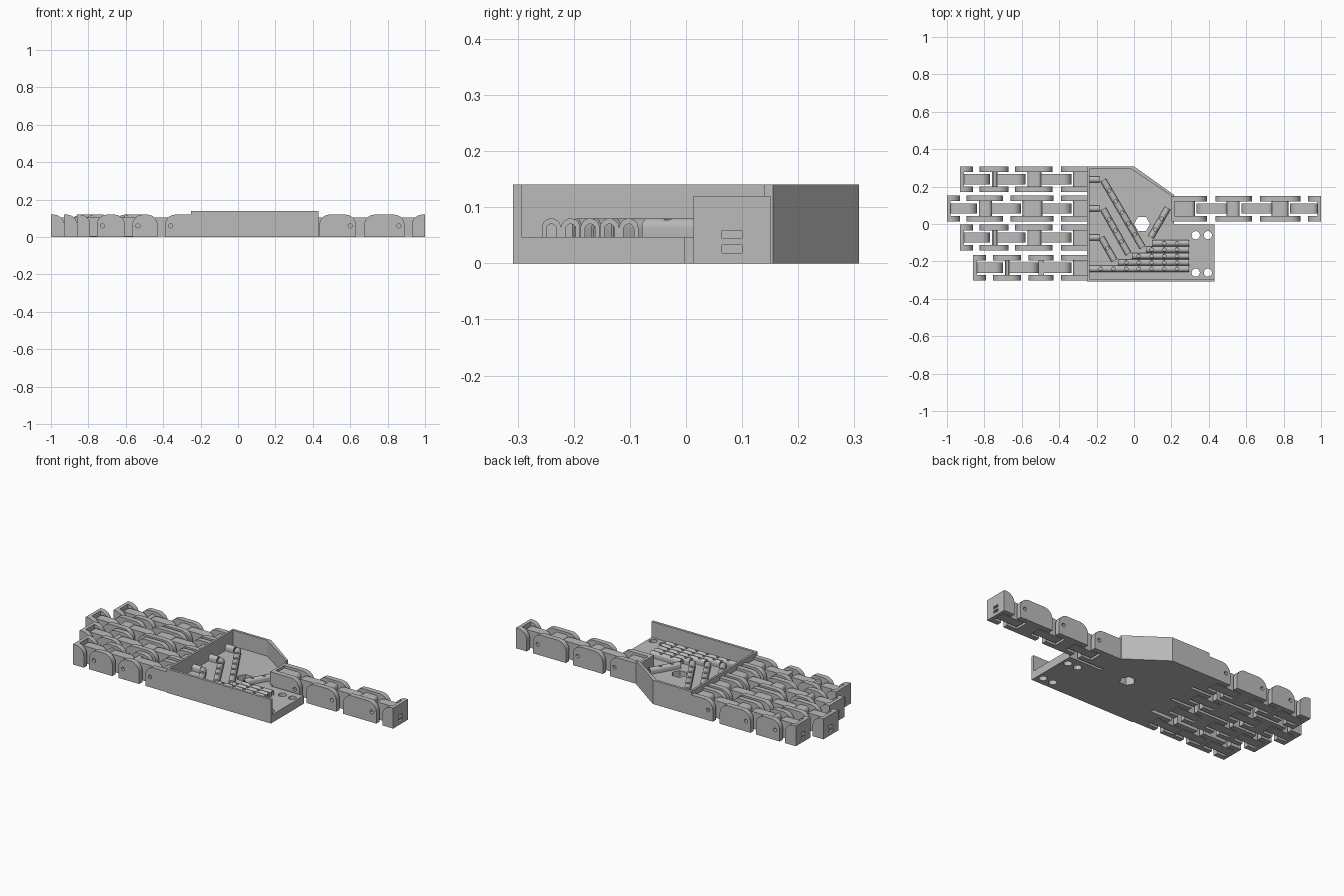
import bpy, bmesh, math
from mathutils import Matrix, Vector

if "Cube" in bpy.data.objects:
    bpy.data.objects.remove(bpy.data.objects["Cube"])

grey = bpy.data.materials.new("plain_grey")
grey.use_nodes = True
grey.diffuse_color = (0.5, 0.5, 0.5, 1)
grey.node_tree.nodes["Principled BSDF"].inputs["Base Color"].default_value = grey.diffuse_color

XY = Matrix.Identity(4)                          # profile lies flat, extrudes up
XZ = Matrix.Rotation(math.pi / 2, 4, 'X')        # profile stands, extrudes along -y


def add_prism(bm, pts, depth, mat):
    """Extrude a closed 2D profile by depth and place it with mat."""
    low = [bm.verts.new(mat @ Vector((u, v, 0))) for u, v in pts]
    high = [bm.verts.new(mat @ Vector((u, v, depth))) for u, v in pts]
    bm.faces.new(low)
    bm.faces.new(high)
    for i in range(len(pts)):
        j = (i + 1) % len(pts)
        bm.faces.new((low[i], low[j], high[j], high[i]))


def add_box(bm, x0, x1, y0, y1, z0, z1):
    add_prism(bm, [(x0, y0), (x1, y0), (x1, y1), (x0, y1)], z1 - z0,
              Matrix.Translation((0, 0, z0)))


def finish(bm, name):
    bmesh.ops.recalc_face_normals(bm, faces=bm.faces)
    mesh = bpy.data.meshes.new(name)
    bm.to_mesh(mesh)
    bm.free()
    mesh.materials.append(grey)
    ob = bpy.data.objects.new(name, mesh)
    bpy.context.collection.objects.link(ob)
    return ob


def circle(cx, cy, r, n):
    return [(cx + r * math.cos(math.tau * i / n), cy + r * math.sin(math.tau * i / n))
            for i in range(n)]


def cut(ob, cutter_bm):
    """Subtract the cutter from the object and discard it."""
    cutter = finish(cutter_bm, "hole_cutter")
    cutter.hide_render = True
    mod = ob.modifiers.new("holes", 'BOOLEAN')
    mod.object = cutter
    mod.solver = 'EXACT'
    bpy.context.view_layer.objects.active = ob
    bpy.ops.object.modifier_apply(modifier=mod.name)
    bpy.data.objects.remove(cutter)


def smooth(ob):
    bpy.ops.object.select_all(action='DESELECT')
    ob.select_set(True)
    bpy.context.view_layer.objects.active = ob
    bpy.ops.object.shade_smooth_by_angle(angle=math.radians(30))


def arch(x0, x1, h, left, right, z0=0):
    """Side profile with square feet and rounded upper corners."""
    pts = [(x0, z0), (x1, z0)]
    for r, cx, start in ((right, x1 - right, 0), (left, x0 + left, 90)):
        if r == 0:
            pts.append((cx, h))
        else:
            for k in range(9):
                a = math.radians(start + 90 * k / 8)
                pts.append((cx + r * math.cos(a), h - r + r * math.sin(a)))
    return pts


# Palm floor with a hexagonal opening and four mounting holes
FLOOR, WALL = 0.047, 0.14
bm = bmesh.new()
add_prism(bm, [(-.25, -.308), (.43, -.308), (.43, -.003), (.215, -.003),
               (.215, .155), (0, .308), (-.25, .308)], FLOOR, XY)
palm = finish(bm, "palm_floor")
bm = bmesh.new()
down = Matrix.Translation((0, 0, -.1))
add_prism(bm, circle(.043, 0, .043, 6), .3, down)
for hx in (.33, .395):
    for hy in (-.06, -.26):
        add_prism(bm, circle(hx, hy, .022, 20), .3, down)
cut(palm, bm)

# Palm rim, open on the thumb side
bm = bmesh.new()
add_prism(bm, [(.43, -.308), (-.25, -.308), (-.25, .308), (0, .308), (.215, .155),
               (.215, .14), (-.015, .293), (-.238, .293), (-.238, -.293), (.43, -.293)],
          WALL, XY)
finish(bm, "palm_rim")
bm = bmesh.new()
add_box(bm, .2, .216, .013, .15, 0, .12)
finish(bm, "thumb_wall")


# Tendon guides: hollow arched channels with a row of holes on top
def guide(name, a, b, holes=True):
    a, b = Vector((*a, FLOOR - .002)), Vector((*b, FLOOR - .002))
    d = b - a
    along = d.normalized()
    side = Vector((0, 0, 1)).cross(along)
    mat = Matrix.Translation(a) @ Matrix((side, (0, 0, 1), along)).transposed().to_4x4()
    outer = arch(-.017, .017, .035, .017, .017)
    inner = arch(-.009, .009, .025, .009, .009)
    profile = outer[1:] + outer[:1] + inner[:1] + inner[:1:-1] + inner[1:2]
    bm = bmesh.new()
    add_prism(bm, profile, d.length, mat)
    ob = finish(bm, name)
    if holes:
        bm = bmesh.new()
        t = d.length - .065
        while t > .02:
            p = a + along * t
            add_prism(bm, circle(p.x, p.y, .010, 12), .1, Matrix.Translation((0, 0, .06)))
            t -= .068
        cut(ob, bm)
    smooth(ob)


for i, start in enumerate((.10, .064, -.01, -.085, -.238)):
    guide(f"straight_guide_{i + 1}", (start, -.102 - .0345 * i), (.295, -.102 - .0345 * i))
guide("slanted_guide_1", (.045, -.125), (-.165, .235))
guide("slanted_guide_2", (-.03, -.16), (-.165, .08))
guide("slanted_guide_3", (-.105, -.195), (-.175, -.072))
guide("thumb_guide", (.09, -.07), (.18, .085))
for i, y in enumerate((.238, .083, -.072)):
    guide(f"knuckle_guide_{i + 1}", (-.24, y), (-.185, y), False)


# Fingers: segments run from the knuckle at the palm out to the tip
HALF, SLOT, HIGH, ROUND = .069, .039, .12, .055


def finger(name, yc, segs, s):
    """segs hold (inner end, outer end) distances; s is the pointing direction."""
    def span(a, b, ra, rb, h, z0=0):
        return arch(a, b, h, ra, rb, z0) if s > 0 else arch(-b, -a, h, rb, ra, z0)

    def slab(bm, profile, y0, y1):
        add_prism(bm, profile, y1 - y0, Matrix.Translation((0, yc + y1, 0)) @ XZ)

    last = len(segs) - 1
    cheeks, pins, cores, links = (bmesh.new() for _ in range(4))
    for i, (a, b) in enumerate(segs):
        tip = i == last
        prof = span(a, b, ROUND if i else 0, 0 if tip else ROUND, HIGH)
        for y0, y1 in ((-HALF, -SLOT), (SLOT, HALF)):
            slab(cheeks, prof, y0, y1)
        if not tip:
            # Pin hole near the outer end, solid core between the two slots
            add_prism(pins, circle(s * (b - .03), .06, .011, 12), .3,
                      Matrix.Translation((0, yc + .15, 0)) @ XZ)
            slab(cores, span(a + .06 if i else a, b - .065, .02 if i else 0, .02, .105),
                 -SLOT, SLOT)
            # Hinge tongue reaching into the next segment
            c = segs[i + 1][0]
            end = c + .055 if i + 1 == last else c + .07
            slab(links, span(b - .055, end, .045, .03, .105, .004), -.027, .027)
    ob = finish(cheeks, name + "_side_plates")
    cut(ob, pins)
    smooth(ob)
    smooth(finish(cores, name + "_cores"))
    smooth(finish(links, name + "_hinges"))

    # Closed fingertip with a square tendon slot
    b = s * segs[-1][1]
    bm = bmesh.new()
    add_box(bm, min(b, b - s * .02), max(b, b - s * .02), yc - SLOT, yc + SLOT, 0, HIGH)
    cap = finish(bm, name + "_tip")
    bm = bmesh.new()
    add_box(bm, b - .05, b + .05, yc - .018, yc + .018, .018, .058)
    cut(cap, bm)
    bm = bmesh.new()
    add_box(bm, min(b, b - s * .018), max(b, b - s * .018), yc - .018, yc + .018, .033, .044)
    finish(bm, name + "_tip_bar")


knuckle = (.245, .39)
middle = [knuckle, (.435, .635), (.67, .825), (.86, .93)]
finger("first_finger", .239, middle, -1)
finger("second_finger", .083, [knuckle, (.43, .66), (.70, .895), (.93, 1)], -1)
finger("third_finger", -.073, middle, -1)
finger("fourth_finger", -.234, [knuckle, (.43, .565), (.605, .755), (.79, .86)], -1)
finger("thumb", .082, [(.21, .39), (.435, .63), (.675, .89), (.93, 1)], 1)
